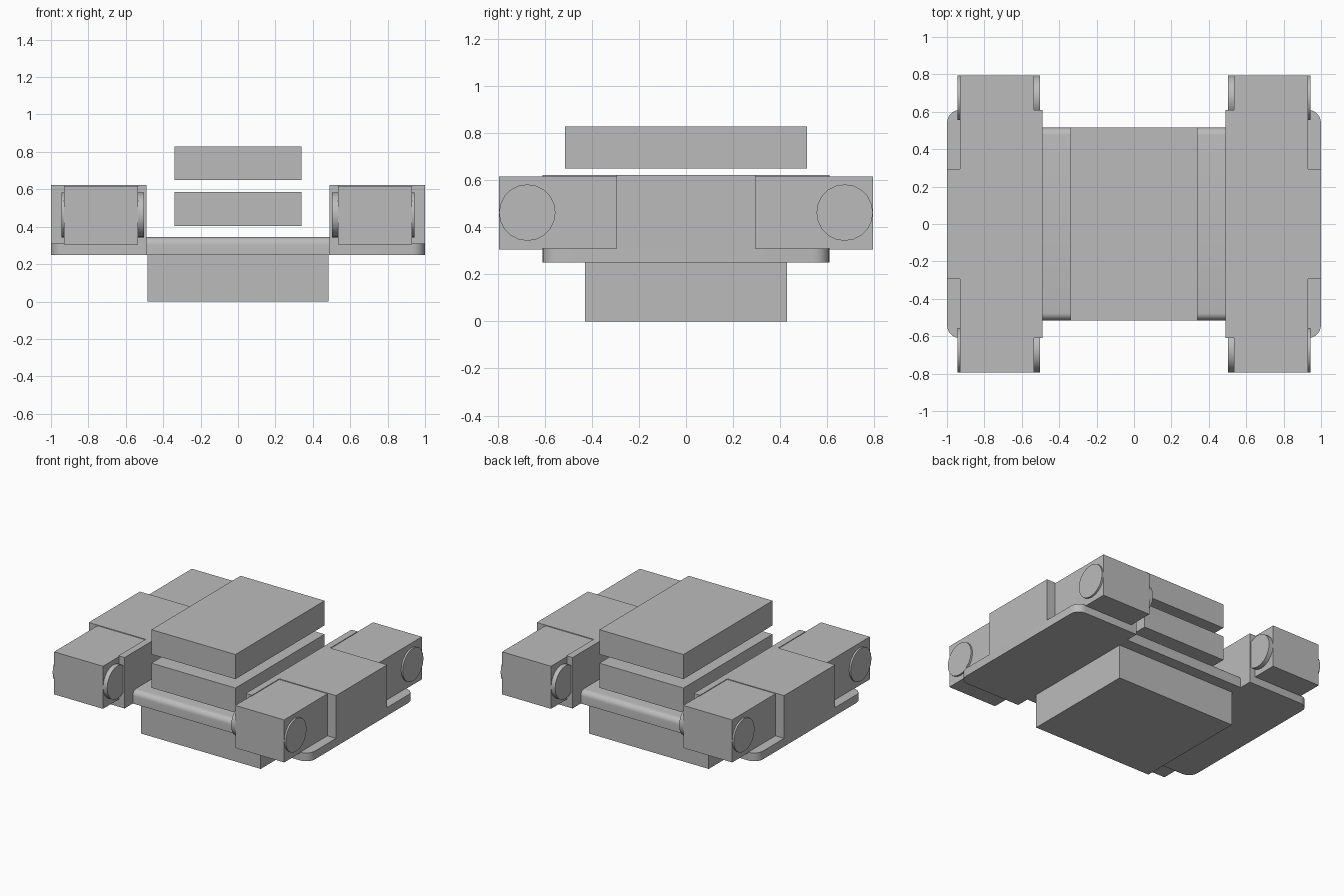
import bpy
import bmesh
import math
from mathutils import Matrix

if "Cube" in bpy.data.objects:
    bpy.data.objects.remove(bpy.data.objects["Cube"], do_unlink=True)

GREY = (0.5, 0.5, 0.5, 1)
grey = bpy.data.materials.new("plain grey")
grey.use_nodes = True
grey.diffuse_color = GREY
grey.node_tree.nodes["Principled BSDF"].inputs["Base Color"].default_value = GREY


def finish(name, bm):
    bmesh.ops.recalc_face_normals(bm, faces=bm.faces[:])
    mesh = bpy.data.meshes.new(name)
    bm.to_mesh(mesh)
    bm.free()
    mesh.materials.append(grey)
    obj = bpy.data.objects.new(name, mesh)
    bpy.context.collection.objects.link(obj)
    return obj


def smooth(obj):
    bpy.ops.object.select_all(action="DESELECT")
    obj.select_set(True)
    bpy.context.view_layer.objects.active = obj
    bpy.ops.object.shade_smooth_by_angle(angle=math.radians(35))


def box(name, x, y, z, round_edge=None, radius=0):
    """Box from (min, max) ranges; round_edge picks edges to round by midpoint and direction."""
    bm = bmesh.new()
    bmesh.ops.create_cube(bm, size=1)
    for v in bm.verts:
        v.co = [r[0] if c < 0 else r[1] for c, r in zip(v.co, (x, y, z))]
    if round_edge:
        chosen = [e for e in bm.edges if round_edge(
            (e.verts[0].co + e.verts[1].co) / 2, e.verts[1].co - e.verts[0].co)]
        bmesh.ops.bevel(bm, geom=chosen, offset=radius, segments=6,
                        profile=0.5, affect="EDGES")
    obj = finish(name, bm)
    if round_edge:
        smooth(obj)
    return obj


def disc(name, x, y, z, radius):
    bm = bmesh.new()
    place = Matrix.Translation((sum(x) / 2, y, z)) @ Matrix.Rotation(math.pi / 2, 4, "Y")
    bmesh.ops.create_cone(bm, cap_ends=True, segments=20, radius1=radius,
                          radius2=radius, depth=x[1] - x[0], matrix=place)
    smooth(finish(name, bm))


def span(a, b, sign):
    return tuple(sorted((a * sign, b * sign)))


# Central stack
box("lower_block", (-0.485, 0.485), (-0.43, 0.43), (0, 0.25))
box("centre_plate", (-0.49, 0.49), (-0.515, 0.515), (0.25, 0.345),
    lambda m, d: abs(d.x) > 0.5 and m.z > 0.3, 0.04)
box("middle_slab", (-0.34, 0.34), (-0.515, 0.515), (0.405, 0.585))
box("top_slab", (-0.34, 0.34), (-0.515, 0.515), (0.65, 0.83))

# Side carriers with end pods and wheels
for side, s in (("left", 1), ("right", -1)):
    box(f"{side}_base_plate", span(0.49, 1, s), (-0.61, 0.61), (0.25, 0.31),
        lambda m, d: abs(d.z) > 0.01 and m.x * s > 0.9, 0.07)
    box(f"{side}_body", span(0.49, 1, s), (-0.295, 0.295), (0.31, 0.622))
    box(f"{side}_inner_wall", span(0.49, 0.54, s), (-0.61, 0.61), (0.31, 0.622))
    for end, e in (("front", -1), ("back", 1)):
        box(f"{side}_{end}_pod", span(0.535, 0.93, s), span(0.295, 0.795, e), (0.306, 0.617))
        disc(f"{side}_{end}_outer_wheel", span(0.925, 0.943, s), 0.675 * e, 0.463, 0.12)
        disc(f"{side}_{end}_inner_wheel", span(0.502, 0.54, s), 0.675 * e, 0.463, 0.12)
